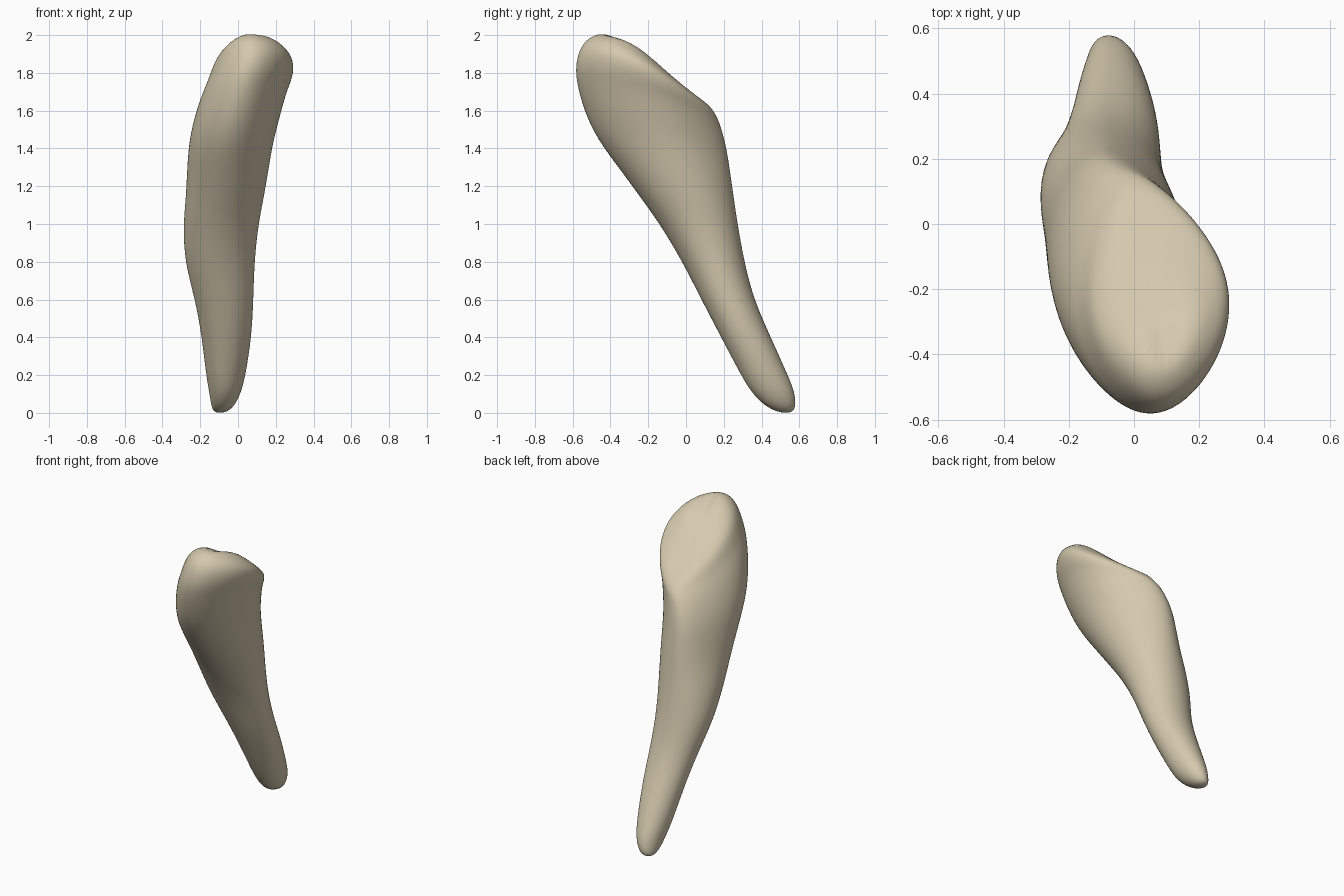
import bpy, bmesh, math

cube = bpy.data.objects.get("Cube")
if cube:
    bpy.data.objects.remove(cube, do_unlink=True)

enamel = bpy.data.materials.new("ivory")
enamel.use_nodes = True
colour = (0.66, 0.58, 0.42, 1)
enamel.diffuse_color = colour
enamel.node_tree.nodes["Principled BSDF"].inputs["Base Color"].default_value = colour

SIDES = 24
# Rings from root tip to biting surface:
# front y, front z, back y, back z, left edge x, right edge x
RINGS = [
    (.51, -.002, .56, .002, -.122, -.07),
    (.43, .025, .583, .03, -.141, -.023),
    (.35, .1, .577, .11, -.152, .017),
    (.29, .2, .54, .2, -.17, .041),
    (.185, .4, .45, .4, -.192, .073),
    (.08, .6, .36, .6, -.228, .083),
    (-.02, .8, .31, .8, -.285, .088),
    (-.14, 1.0, .275, 1.0, -.292, .11),
    (-.25, 1.15, .258, 1.12, -.278, .138),
    (-.36, 1.3, .24, 1.25, -.272, .163),
    (-.475, 1.45, .222, 1.38, -.264, .187),
    (-.545, 1.6, .2, 1.475, -.238, .225),
    (-.584, 1.75, .175, 1.55, -.198, .26),
    (-.588, 1.83, .157, 1.585, -.17, .285),
    (-.572, 1.91, .125, 1.628, -.147, .3),
    (-.535, 1.97, .078, 1.662, -.125, .288),
    (-.475, 2.002, 0, 1.712, -.08, .235),
    (-.41, 2.004, -.12, 1.805, .01, .165),
]


def make_ring(bm, yf, zf, yb, zb, left, right):
    """Tilted ring, pinched at the front and back on the crown."""
    crown = min(1, max(0, (zf - 1) / .7))
    centre, half = (left + right) / 2, (right - left) / 2
    ring = []
    for i in range(SIDES):
        a = 2 * math.pi * i / SIDES
        c, s = math.cos(a), math.sin(a)
        t = .5 + .5 * s
        x = centre + half * c * (1 - crown * (.08 * s + .21 * s * s))
        x -= crown * .07 * max(0, s) ** 2
        # Raised shoulders beside the central cusp
        lift = .05 * max(0, c) ** 2 + .02 * max(0, -.8 * c - .6 * s) ** 3
        z = zf + (zb - zf) * t + lift * crown ** 3
        ring.append(bm.verts.new((x, yf + (yb - yf) * t, z)))
    return ring


# Tooth body: loft from the curved root to the slanted crown
bm = bmesh.new()
rings = [make_ring(bm, *r) for r in RINGS]
for low, high in zip(rings, rings[1:]):
    for i in range(SIDES):
        j = (i + 1) % SIDES
        bm.faces.new((low[i], low[j], high[j], high[i]))
bm.faces.new(rings[0][::-1])
bm.faces.new(rings[-1])
bmesh.ops.recalc_face_normals(bm, faces=bm.faces[:])
mesh = bpy.data.meshes.new("tooth")
bm.to_mesh(mesh)
bm.free()
mesh.materials.append(enamel)
mesh.polygons.foreach_set("use_smooth", [True] * len(mesh.polygons))
tooth = bpy.data.objects.new("tooth", mesh)
bpy.context.collection.objects.link(tooth)
smooth = tooth.modifiers.new("smooth_surface", "SUBSURF")
smooth.levels = smooth.render_levels = 2
